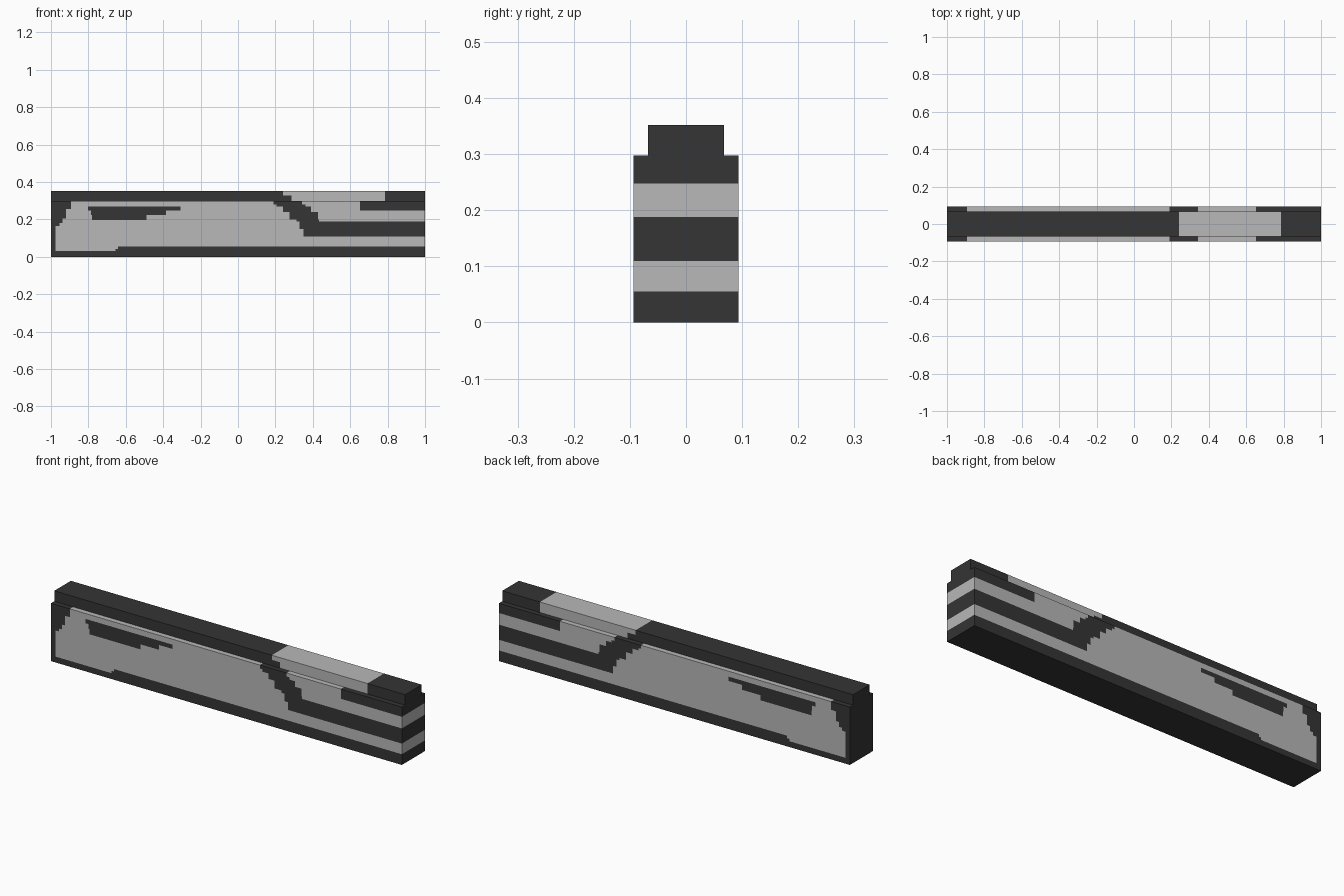
import bpy, bmesh
from mathutils import Vector

if "Cube" in bpy.data.objects:
    bpy.data.objects.remove(bpy.data.objects["Cube"])


def material(name, v):
    m = bpy.data.materials.new(name)
    m.diffuse_color = (v, v, v, 1)
    m.use_nodes = True
    m.node_tree.nodes["Principled BSDF"].inputs["Base Color"].default_value = m.diffuse_color
    return m


# stepped cross-section (y, z): wide lower body and narrow top rail
W, R, SHOULDER, TOP = 0.094, 0.0675, 0.298, 0.352
half = [(W, 0), (W, SHOULDER), (R, SHOULDER), (R, TOP)]
profile = half + [(-y, z) for y, z in reversed(half)]

# dark camouflage areas as blocks (x0, x1, z0, z1); everything else is light
dark = [
    # base strip and its step
    (-1, 1, 0, 0.03), (-0.655, 1, 0.03, 0.042), (-0.642, 1, 0.042, 0.055),
    # left end
    (-1, -0.975, 0, TOP), (-1, -0.955, 0.165, 0.18), (-1, -0.938, 0.18, 0.205),
    (-1, -0.92, 0.205, 0.255), (-1, -0.893, 0.255, SHOULDER),
    # small patch
    (-0.803, -0.308, 0.248, 0.27), (-0.785, -0.385, 0.223, 0.248),
    (-0.78, -0.49, 0.197, 0.223),
    # top rail, ending in a slope
    (-1, 0.24, 0.328, TOP), (-1, 0.287, SHOULDER, 0.328),
    # stepped diagonal band
    (0.19, 0.343, 0.28, SHOULDER), (0.205, 0.36, 0.268, 0.28),
    (0.24, 0.39, 0.24, 0.268), (0.275, 0.428, 0.2, 0.24),
    (0.313, 0.432, 0.188, 0.2), (0.33, 0.428, 0.15, 0.188),
    (0.35, 1, 0.11, 0.188),
    # right end
    (0.652, 1, 0.248, SHOULDER), (0.785, 1, SHOULDER, TOP),
]

bm = bmesh.new()
end = bm.faces.new([bm.verts.new((-1, y, z)) for y, z in profile])
ext = bmesh.ops.extrude_face_region(bm, geom=[end], use_keep_orig=True)
bmesh.ops.translate(bm, vec=(2, 0, 0),
                    verts=[g for g in ext["geom"] if isinstance(g, bmesh.types.BMVert)])
bmesh.ops.recalc_face_normals(bm, faces=bm.faces)


# cut the faces along every colour border
def cut(co, no):
    bmesh.ops.bisect_plane(bm, geom=bm.verts[:] + bm.edges[:] + bm.faces[:],
                           dist=1e-5, plane_co=co, plane_no=no)


for x in sorted({v for d in dark for v in d[:2]} - {-1, 1}):
    cut((x, 0, 0), (1, 0, 0))
for z in sorted({v for d in dark for v in d[2:]} - {0, TOP}):
    cut((0, 0, z), (0, 0, 1))

# colour each face by the area just beneath its surface
for f in bm.faces:
    p = f.calc_center_median() - Vector(f.normal) * 0.004
    f.material_index = int(any(a < p.x < b and c < p.z < d for a, b, c, d in dark))

mesh = bpy.data.meshes.new("main_block")
bm.to_mesh(mesh)
bm.free()
mesh.materials.append(material("light grey", 0.48))
mesh.materials.append(material("charcoal", 0.035))
bpy.context.collection.objects.link(bpy.data.objects.new("main_block", mesh))
